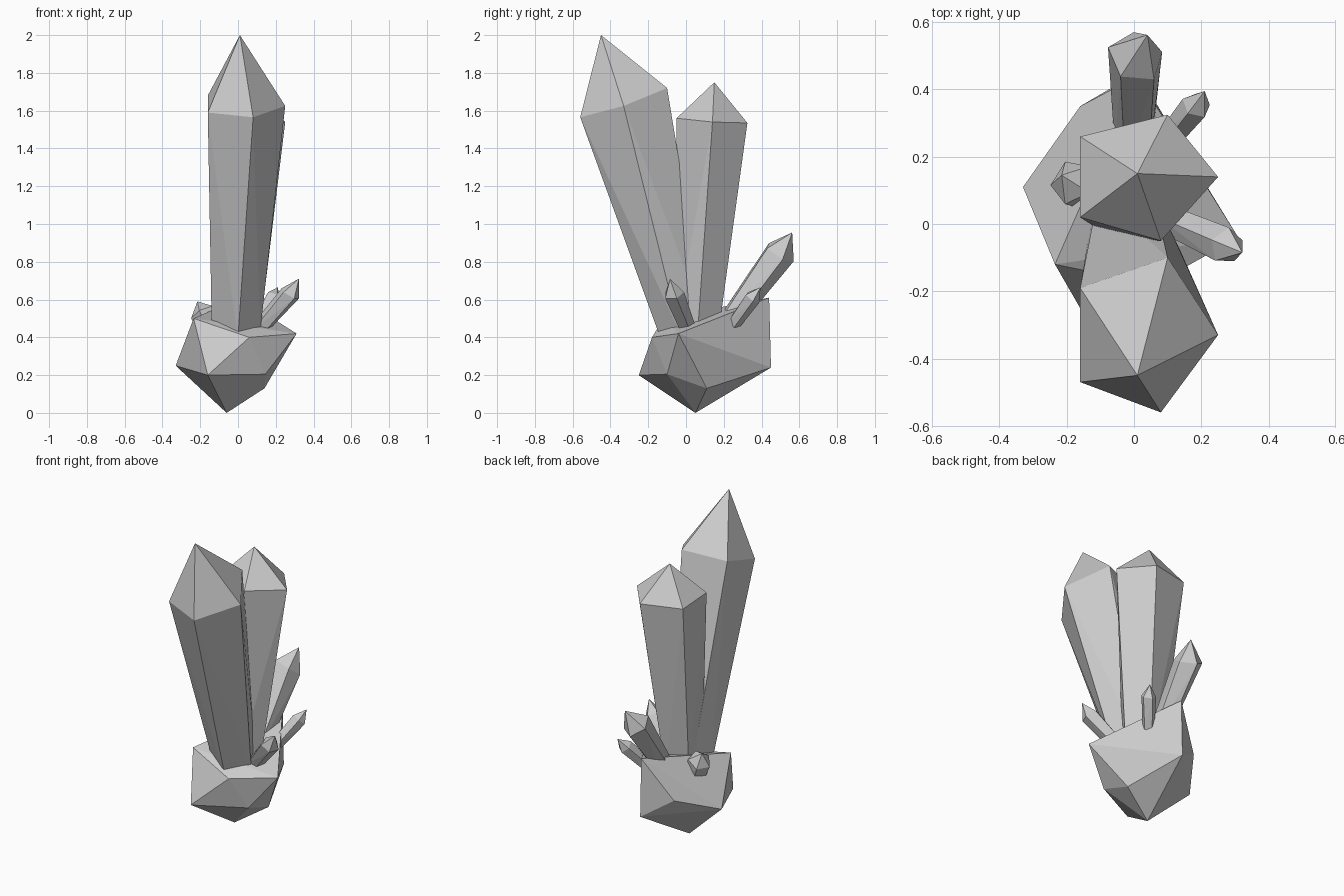
import bpy, bmesh, math
from mathutils import Vector

if "Cube" in bpy.data.objects:
    bpy.data.objects.remove(bpy.data.objects["Cube"])


def hull(name, points):
    """Flat-faced convex solid around a few points."""
    bm = bmesh.new()
    for p in points:
        bm.verts.new(p)
    bmesh.ops.convex_hull(bm, input=bm.verts[:])
    loose = [v for v in bm.verts if not v.link_faces]
    bmesh.ops.delete(bm, geom=loose, context='VERTS')
    bmesh.ops.recalc_face_normals(bm, faces=bm.faces[:])
    me = bpy.data.meshes.new(name)
    bm.to_mesh(me)
    bm.free()
    ob = bpy.data.objects.new(name, me)
    bpy.context.collection.objects.link(ob)
    return ob


def ring(centre, axis, radius, phase):
    """Pentagon across the axis."""
    u = (Vector((1, 0, 0)) - axis * axis.x).normalized()
    v = axis.cross(u)
    return [centre + radius * (u * math.cos(a) + v * math.sin(a))
            for a in (math.radians(phase + 72 * i) for i in range(5))]


def crystal(name, base, shoulder, tip, radius, base_radius, phase=0, twist=5):
    """Five-sided crystal: narrow foot, wider shoulder, pointed tip."""
    base, shoulder, tip = Vector(base), Vector(shoulder), Vector(tip)
    axis = (tip - shoulder).normalized()
    pts = ring(base, axis, base_radius, phase + twist)
    pts += ring(shoulder, axis, radius, phase) + [tip]
    return hull(name, pts)


def large_crystal(name, base, base_radius, twist, shoulder, tip):
    """Same shape with an uneven shoulder given corner by corner."""
    mid = sum((Vector(p) for p in shoulder), Vector()) / 5
    axis = (Vector(tip) - mid).normalized()
    foot = ring(Vector(base), axis, base_radius, twist)
    return hull(name, foot + list(shoulder) + [tip])


# Faceted rock at the foot
hull("rock_base", [
    (-0.06, 0.05, 0.0), (-0.16, -0.25, 0.20), (0.145, -0.10, 0.205),
    (0.14, 0.11, 0.13), (-0.33, 0.11, 0.25), (-0.235, -0.12, 0.50),
    (0.06, -0.18, 0.40), (0.31, -0.04, 0.42), (0.01, 0.45, 0.24),
    (0.01, 0.44, 0.61), (-0.16, 0.35, 0.35)])

# Two large crystals
large_crystal("front_crystal", (-0.015, -0.005, 0.43), 0.135, -12, [
    (-0.16, -0.47, 1.59), (0.08, -0.56, 1.565), (0.25, -0.33, 1.625),
    (0.10, -0.10, 1.72), (-0.16, -0.19, 1.68)], (0.01, -0.45, 2.0))
large_crystal("rear_crystal", (-0.005, 0.055, 0.42), 0.12, 3, [
    (-0.16, 0.26, 1.545), (0.10, 0.325, 1.535), (0.25, 0.14, 1.54),
    (0.08, -0.05, 1.56), (-0.16, 0.02, 1.56)], (0.01, 0.15, 1.75))

# Small crystals around them
crystal("back_crystal", (0.0, 0.21, 0.46), (0.005, 0.495, 0.848),
        (0.04, 0.562, 0.955), 0.088, 0.06, 22)
crystal("right_crystal", (0.11, 0.01, 0.44), (0.275, -0.065, 0.63),
        (0.322, -0.085, 0.71), 0.056, 0.045, 10)
crystal("right_back_crystal", (0.10, 0.25, 0.47), (0.185, 0.352, 0.61),
        (0.21, 0.395, 0.665), 0.045, 0.037, 18)
crystal("left_crystal", (-0.13, 0.10, 0.40), (-0.185, 0.125, 0.53),
        (-0.215, 0.145, 0.59), 0.07, 0.06, 36)
